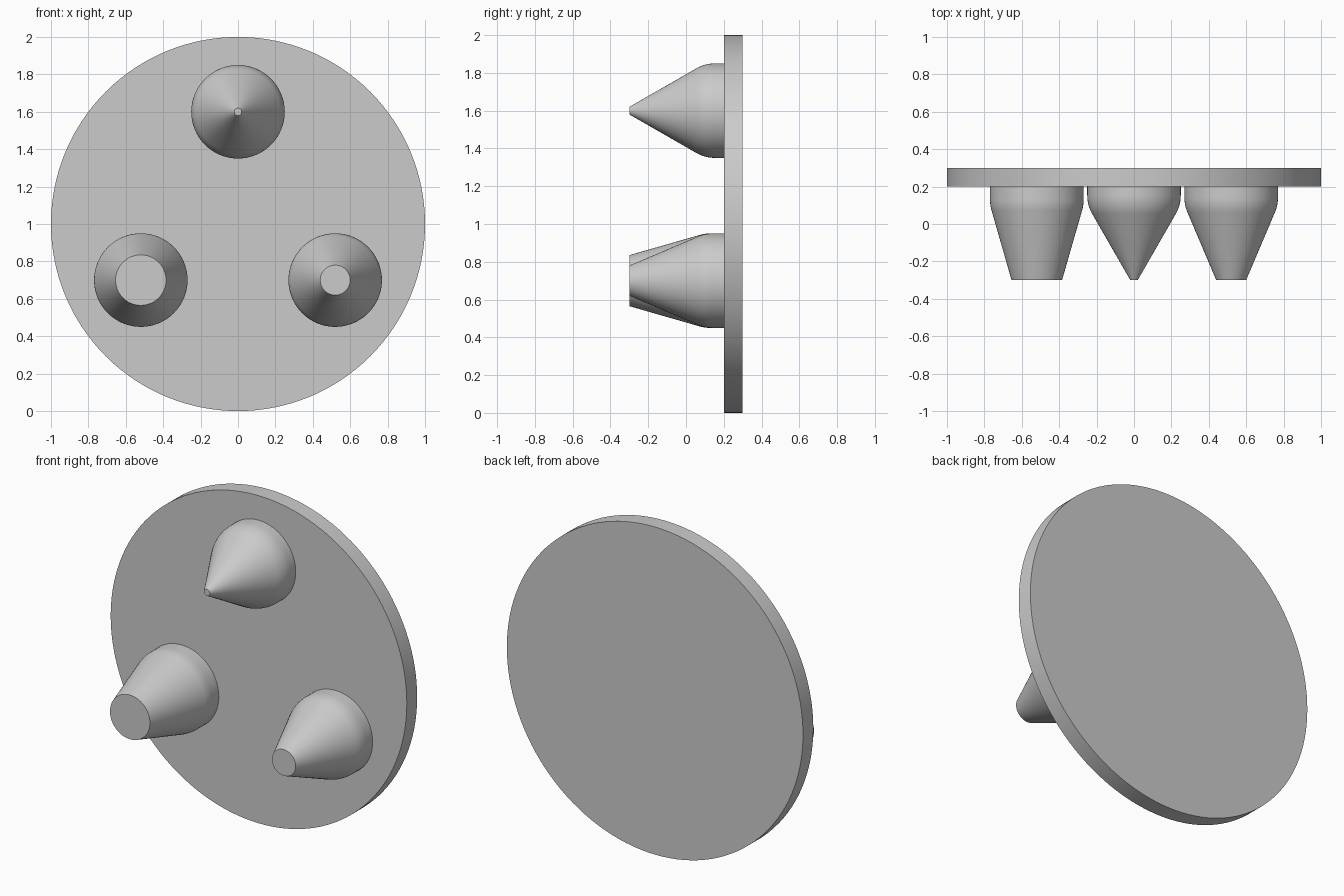
import bpy, bmesh, math
from mathutils import Vector

cube = bpy.data.objects.get("Cube")
if cube:
    bpy.data.objects.remove(cube, do_unlink=True)

grey = bpy.data.materials.new("plain grey")
grey.use_nodes = True
colour = (0.6, 0.6, 0.6, 1)
grey.diffuse_color = colour
grey.node_tree.nodes["Principled BSDF"].inputs["Base Color"].default_value = colour


def turned(name, profile, x, z, sides):
    """Turn (y, radius) points, listed back to front, around a y axis at x, z."""
    bm = bmesh.new()
    rings = []
    for y, r in profile:
        angles = [math.tau * i / sides for i in range(sides)]
        rings.append([bm.verts.new((r * math.cos(a), y, r * math.sin(a)))
                      for a in angles])
    for a, b in zip(rings, rings[1:]):
        for i in range(sides):
            j = (i + 1) % sides
            bm.faces.new((a[i], a[j], b[j], b[i]))
    bm.faces.new(rings[0])
    bm.faces.new(rings[-1])
    bmesh.ops.recalc_face_normals(bm, faces=bm.faces)
    mesh = bpy.data.meshes.new(name)
    bm.to_mesh(mesh)
    bm.free()
    obj = bpy.data.objects.new(name, mesh)
    obj.location = (x, 0, z)
    mesh.materials.append(grey)
    bpy.context.collection.objects.link(obj)
    bpy.ops.object.select_all(action='DESELECT')
    obj.select_set(True)
    bpy.context.view_layer.objects.active = obj
    bpy.ops.object.shade_smooth_by_angle(angle=math.radians(30))
    return obj


def peg_profile(tip, base=0.25, back=0.2, corner=0.1, front=-0.3, fillet=0.2):
    """Short cylinder blended by an arc into a cone with a flat tip."""
    slope = math.atan2(base - tip, corner - front)
    start = corner + fillet * math.tan(slope / 2)
    points = [(back, base)]
    steps = 8
    for i in range(steps + 1):
        a = slope * i / steps
        points.append((start - fillet * math.sin(a),
                       base - fillet * (1 - math.cos(a))))
    points.append((front, tip))
    return points


# Round backing plate
turned("backing_plate", [(0.3, 1), (0.2, 1)], 0, 1, 128)

# Three pegs spaced evenly around the plate, each with its own tip width
pegs = [("top_peg", 90, 0.02), ("right_peg", 210, 0.135), ("left_peg", 330, 0.08)]
for name, degrees, tip in pegs:
    a = math.radians(degrees)
    turned(name, peg_profile(tip), 0.6 * math.cos(a), 1 + 0.6 * math.sin(a), 64)
